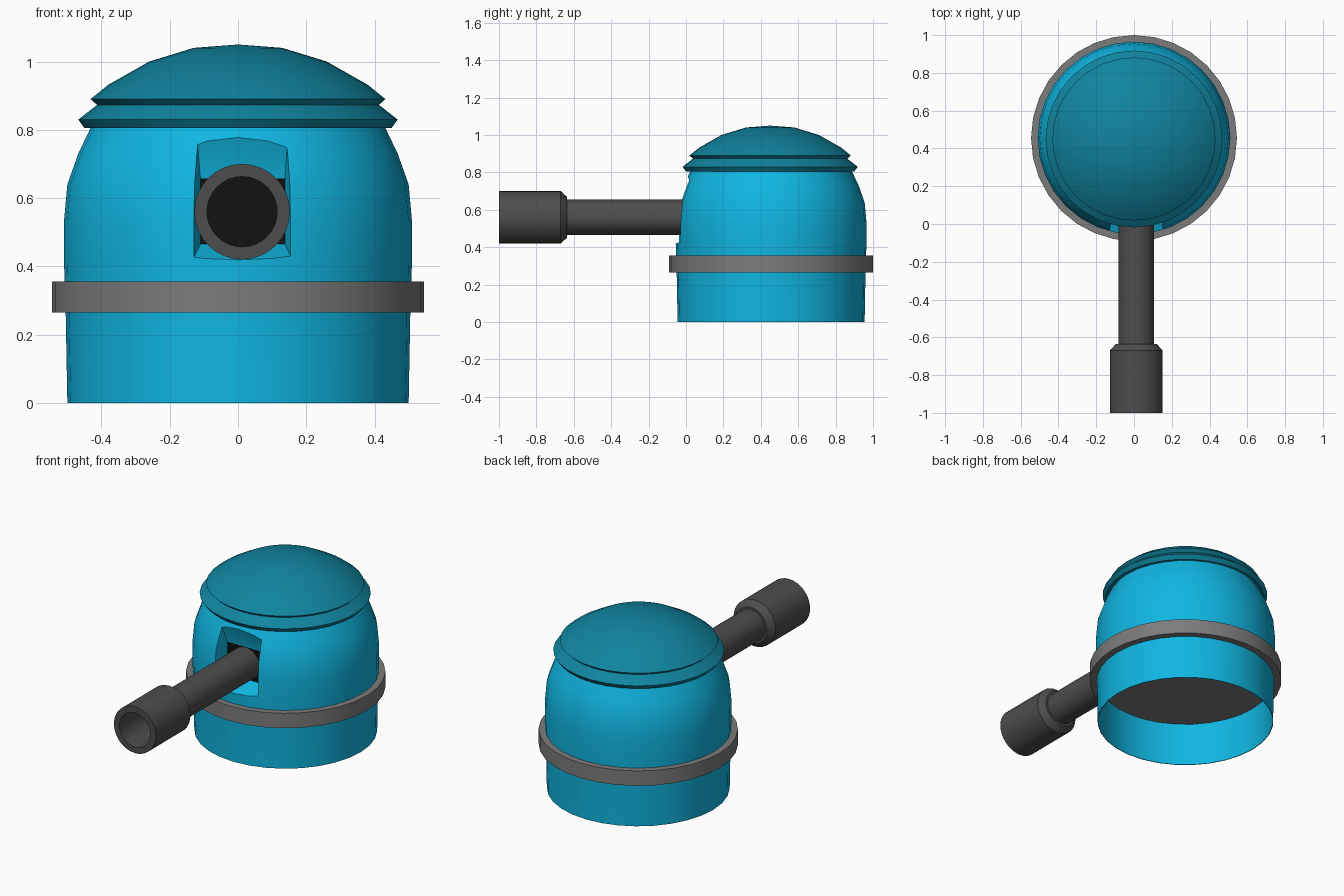
import bpy, bmesh, math
from mathutils import Matrix, Vector

cube = bpy.data.objects.get("Cube")
if cube:
    bpy.data.objects.remove(cube, do_unlink=True)


def material(name, r, g, b):
    m = bpy.data.materials.new(name)
    m.use_nodes = True
    m.diffuse_color = (r, g, b, 1)
    m.node_tree.nodes["Principled BSDF"].inputs["Base Color"].default_value = (r, g, b, 1)
    return m


bright_blue = material("bright_blue", 0.005, 0.47, 0.76)
deep_blue = material("deep_blue", 0.005, 0.23, 0.34)
mid_grey = material("mid_grey", 0.2, 0.2, 0.2)
dark_grey = material("dark_grey", 0.075, 0.075, 0.075)
black = material("black", 0.006, 0.006, 0.006)


def add_object(name, bm, mats):
    bmesh.ops.recalc_face_normals(bm, faces=bm.faces)
    mesh = bpy.data.meshes.new(name)
    bm.to_mesh(mesh)
    bm.free()
    ob = bpy.data.objects.new(name, mesh)
    bpy.context.collection.objects.link(ob)
    for m in mats:
        mesh.materials.append(m)
    return ob


def activate(ob):
    bpy.ops.object.select_all(action="DESELECT")
    ob.select_set(True)
    bpy.context.view_layer.objects.active = ob


def smooth(ob):
    activate(ob)
    bpy.ops.object.shade_smooth_by_angle(angle=math.radians(28))


def lathe(name, profile, mats, place, steps=32):
    """Spin (radius, height) points about z, then place the result."""
    bm = bmesh.new()
    verts = [bm.verts.new((r, 0, h)) for r, h in profile]
    edges = [bm.edges.new(pair) for pair in zip(verts, verts[1:])]
    bmesh.ops.spin(bm, geom=verts + edges, axis=(0, 0, 1), cent=(0, 0, 0),
                   angle=math.tau, steps=steps, use_duplicate=False)
    bmesh.ops.remove_doubles(bm, verts=bm.verts, dist=0.0005)
    bm.transform(place)
    return add_object(name, bm, mats)


upright = Matrix.Translation((0, 0.455, 0))

# Turret body, a rounded drum with an open underside
body = lathe("turret_body", [
    (0, 0.3), (0.496, 0.3), (0.496, 0), (0.5, 0), (0.505, 0.27), (0.51, 0.42),
    (0.51, 0.53), (0.5, 0.64), (0.468, 0.73), (0.425, 0.82), (0, 0.82)],
    [bright_blue, black], upright)

# Tapered gun port with a black back wall, cut into the body
bm = bmesh.new()
rings = []
for y, x0, x1, z0, z1 in [(-0.1, -0.143, 0.168, 0.4, 1.07),
                          (0.055, -0.11, 0.137, 0.465, 0.657)]:
    rings.append([bm.verts.new((x, y, z)) for x, z in
                  [(x0, z0), (x1, z0), (x1, z1), (x0, z1)]])
outer, inner = rings
bm.faces.new(outer)
bm.faces.new(inner).material_index = 1
for i in range(4):
    j = (i + 1) % 4
    bm.faces.new((outer[i], outer[j], inner[j], inner[i]))
cutter = add_object("port_cutter", bm, [bright_blue, black])
cutter.hide_render = True

cut = body.modifiers.new("gun_port", "BOOLEAN")
cut.operation = "DIFFERENCE"
cut.solver = "EXACT"
cut.object = cutter
activate(body)
bpy.ops.object.modifier_apply(modifier=cut.name)
bpy.data.objects.remove(cutter, do_unlink=True)
smooth(body)

# Stepped domed roof
smooth(lathe("domed_roof", [
    (0, 0.805), (0.45, 0.805), (0.468, 0.83), (0.413, 0.873), (0.432, 0.89),
    (0.38, 0.932), (0.26, 1.0), (0.13, 1.04), (0, 1.05)],
    [deep_blue], Matrix.Translation((0, 0.45, 0))))

# Solid collar disc around the body
smooth(lathe("collar", [(0, 0.265), (0.545, 0.265), (0.545, 0.355), (0, 0.355)],
             [mid_grey], upright))

# Gun barrel with a wider hollow muzzle, pointing forward
forward = Matrix.Translation((0.012, 0, 0.56)) @ Matrix.Rotation(math.pi / 2, 4, "X")
barrel = lathe("gun_barrel", [
    (0, -0.1), (0.095, -0.1), (0.095, 0.635), (0.108, 0.635), (0.14, 0.67),
    (0.14, 1.0), (0.103, 1.0), (0.103, 0.65), (0, 0.65)],
    [dark_grey, black], forward)
for face in barrel.data.polygons:
    c = face.center
    if abs(c.y + 0.65) < 0.002 and abs(face.normal.y) > 0.9:
        face.material_index = 1
smooth(barrel)
